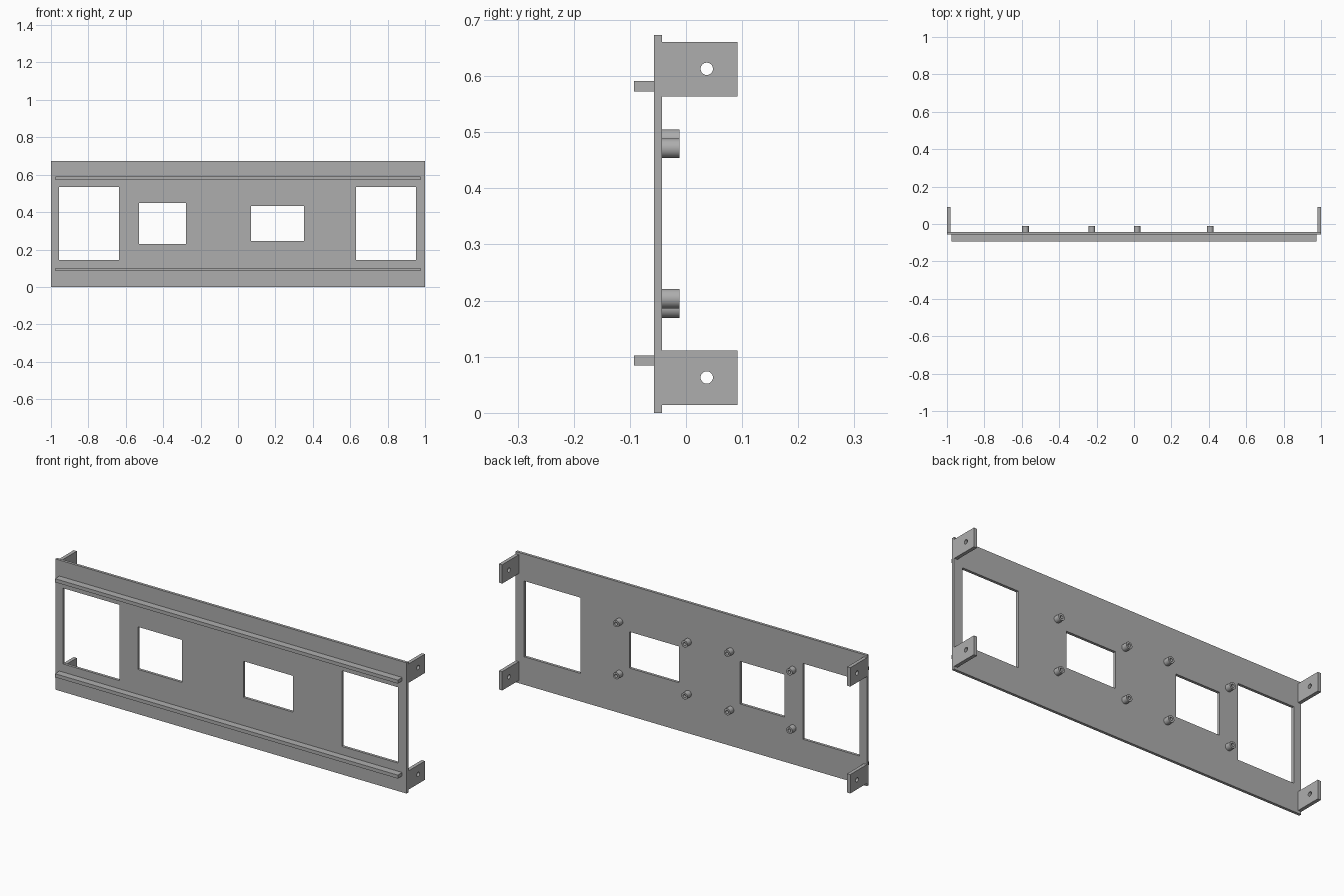
import bpy
import bmesh
from math import cos, sin, pi, radians
from mathutils import Matrix, Vector

cube = bpy.data.objects.get("Cube")
if cube:
    bpy.data.objects.remove(cube, do_unlink=True)

grey = bpy.data.materials.new("steel grey")
grey.use_nodes = True
grey.diffuse_color = (0.42, 0.42, 0.42, 1)
grey.node_tree.nodes["Principled BSDF"].inputs["Base Color"].default_value = grey.diffuse_color

# Axes that carry a flat profile into the model: (profile u, profile v, thickness)
FACING_BACK = (Vector((1, 0, 0)), Vector((0, 0, 1)), Vector((0, 1, 0)))
FACING_SIDE = (Vector((0, 1, 0)), Vector((0, 0, 1)), Vector((1, 0, 0)))

PLATE_FRONT, PLATE_BACK = -0.057, -0.043


def rect(u0, u1, v0, v1):
    return [(u0, v0), (u1, v0), (u1, v1), (u0, v1)]


def circle(u, v, r, n=32):
    return [(u + r * cos(2 * pi * i / n), v + r * sin(2 * pi * i / n)) for i in range(n)]


def sheet(name, loops, axes, start, end):
    """Extrude an outline with holes between two positions along the thickness axis."""
    curve = bpy.data.curves.new(name + "_profile", "CURVE")
    curve.dimensions = "2D"
    curve.fill_mode = "BOTH"
    curve.extrude = (end - start) / 2
    for loop in loops:
        spline = curve.splines.new("POLY")
        spline.points.add(len(loop) - 1)
        for point, (u, v) in zip(spline.points, loop):
            point.co = (u, v, 0, 1)
        spline.use_cyclic_u = True
    helper = bpy.data.objects.new(name + "_profile", curve)
    bpy.context.collection.objects.link(helper)
    depsgraph = bpy.context.evaluated_depsgraph_get()
    mesh = bpy.data.meshes.new_from_object(helper.evaluated_get(depsgraph))
    bpy.data.objects.remove(helper, do_unlink=True)

    matrix = Matrix(axes).transposed().to_4x4()
    matrix.translation = axes[2] * (start + end) / 2
    mesh.transform(matrix)
    bm = bmesh.new()
    bm.from_mesh(mesh)
    bmesh.ops.remove_doubles(bm, verts=bm.verts, dist=0.00001)
    bmesh.ops.recalc_face_normals(bm, faces=bm.faces)
    bm.to_mesh(mesh)
    bm.free()
    mesh.name = name
    mesh.materials.clear()
    mesh.materials.append(grey)
    obj = bpy.data.objects.new(name, mesh)
    bpy.context.collection.objects.link(obj)
    bpy.ops.object.select_all(action="DESELECT")
    obj.select_set(True)
    bpy.context.view_layer.objects.active = obj
    bpy.ops.object.shade_smooth_by_angle(angle=radians(30))
    return obj


# Main panel with four rectangular windows
sheet("panel", [
    rect(-1, 1, 0, 0.673),
    rect(-0.957, -0.636, 0.144, 0.534),
    rect(-0.53, -0.278, 0.23, 0.449),
    rect(0.07, 0.353, 0.246, 0.433),
    rect(0.631, 0.952, 0.144, 0.534),
], FACING_BACK, PLATE_FRONT, PLATE_BACK)

for level, rail_z, tab_z in (("lower", 0.084, 0.014), ("upper", 0.573, 0.564)):
    # Long rail on the front
    sheet(level + "_rail", [rect(-0.977, 0.975, rail_z, rail_z + 0.018)],
          FACING_BACK, -0.093, PLATE_FRONT)
    # Mounting tabs with a screw hole, at both ends of the back
    for side, x in (("right", -1), ("left", 0.982)):
        sheet(f"{level}_{side}_mounting_tab", [
            rect(PLATE_BACK, 0.092, tab_z, tab_z + 0.097),
            circle(0.037, tab_z + 0.049, 0.011),
        ], FACING_SIDE, x, x + 0.018)

# Hollow standoffs on the back, four around each inner window
for group, xs, zs in (("right", (-0.58, -0.225), (0.1865, 0.4875)),
                      ("left", (0.017, 0.407), (0.2035, 0.4715))):
    for x in xs:
        for z in zs:
            sheet(group + "_standoff", [circle(x, z, 0.0175), circle(x, z, 0.008)],
                  FACING_BACK, PLATE_BACK, -0.012)
